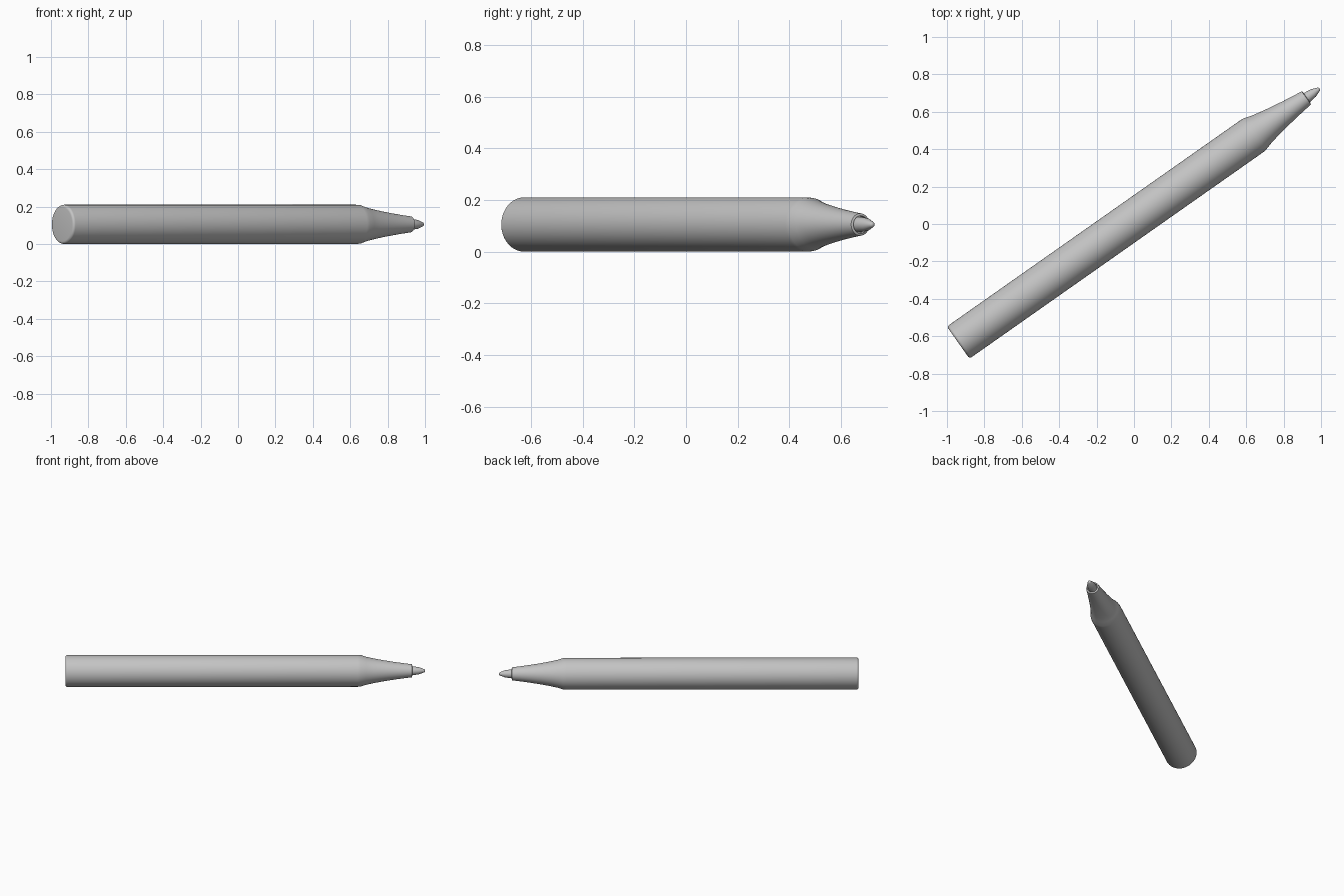
import bpy, bmesh, math
from mathutils import Matrix, Vector

if "Cube" in bpy.data.objects:
    bpy.data.objects.remove(bpy.data.objects["Cube"])

RADIUS = 0.105
# Pen lies flat, turned about z; local z is the pen axis
PLACE = (Matrix.Translation((-0.94, -0.634, RADIUS))
         @ Matrix.Rotation(math.radians(35.1), 4, 'Z')
         @ Matrix.Rotation(math.pi / 2, 4, 'Y'))

grey = bpy.data.materials.new("grey_plastic")
grey.use_nodes = True
colour = (0.55, 0.55, 0.55, 1)
grey.diffuse_color = colour
grey.node_tree.nodes["Principled BSDF"].inputs["Base Color"].default_value = colour


def lathe(name, profile, sides=64):
    """Spin (radius, distance along axis) points into a solid."""
    bm = bmesh.new()
    verts = [bm.verts.new((r, 0, z)) for r, z in profile]
    edges = [bm.edges.new(pair) for pair in zip(verts, verts[1:])]
    bmesh.ops.spin(bm, geom=verts + edges, cent=(0, 0, 0), axis=(0, 0, 1),
                   angle=math.tau, steps=sides, use_duplicate=False)
    bmesh.ops.remove_doubles(bm, verts=bm.verts, dist=1e-5)
    bmesh.ops.recalc_face_normals(bm, faces=bm.faces)
    bm.transform(PLACE)
    mesh = bpy.data.meshes.new(name)
    bm.to_mesh(mesh)
    bm.free()
    mesh.materials.append(grey)
    obj = bpy.data.objects.new(name, mesh)
    bpy.context.collection.objects.link(obj)
    bpy.ops.object.select_all(action='DESELECT')
    obj.select_set(True)
    bpy.context.view_layer.objects.active = obj
    bpy.ops.object.shade_smooth_by_angle(angle=math.radians(35))
    return obj


def arc(radius, centre_r, centre_z, start, end, steps=5):
    """Quarter-round points for softened profile corners."""
    angles = [math.radians(start + (end - start) * i / steps) for i in range(steps + 1)]
    return [(centre_r + radius * math.cos(a), centre_z + radius * math.sin(a)) for a in angles]


# Barrel with softened end cap, concave grip and a flat rim around the nib
bevel = 0.014
barrel = [(0, 0)] + arc(bevel, RADIUS - bevel, bevel, -90, 0)
grip = [(RADIUS, 1.92), (0.103, 1.94), (0.092, 1.975), (0.082, 2.02), (0.069, 2.09),
        (0.058, 2.16), (0.049, 2.225), (0.043, 2.275), (0.034, 2.278), (0.033, 2.265), (0, 2.265)]
lathe("pen_body", barrel + grip)

# Tapered nib with a rounded point
tip = 0.012
nib = [(0, 2.24), (0.030, 2.24), (0.029, 2.28), (0.024, 2.32)]
lathe("nib", nib + arc(tip, 0, 2.362 - tip, 20, 90)[:-1] + [(0, 2.362)], 48)
